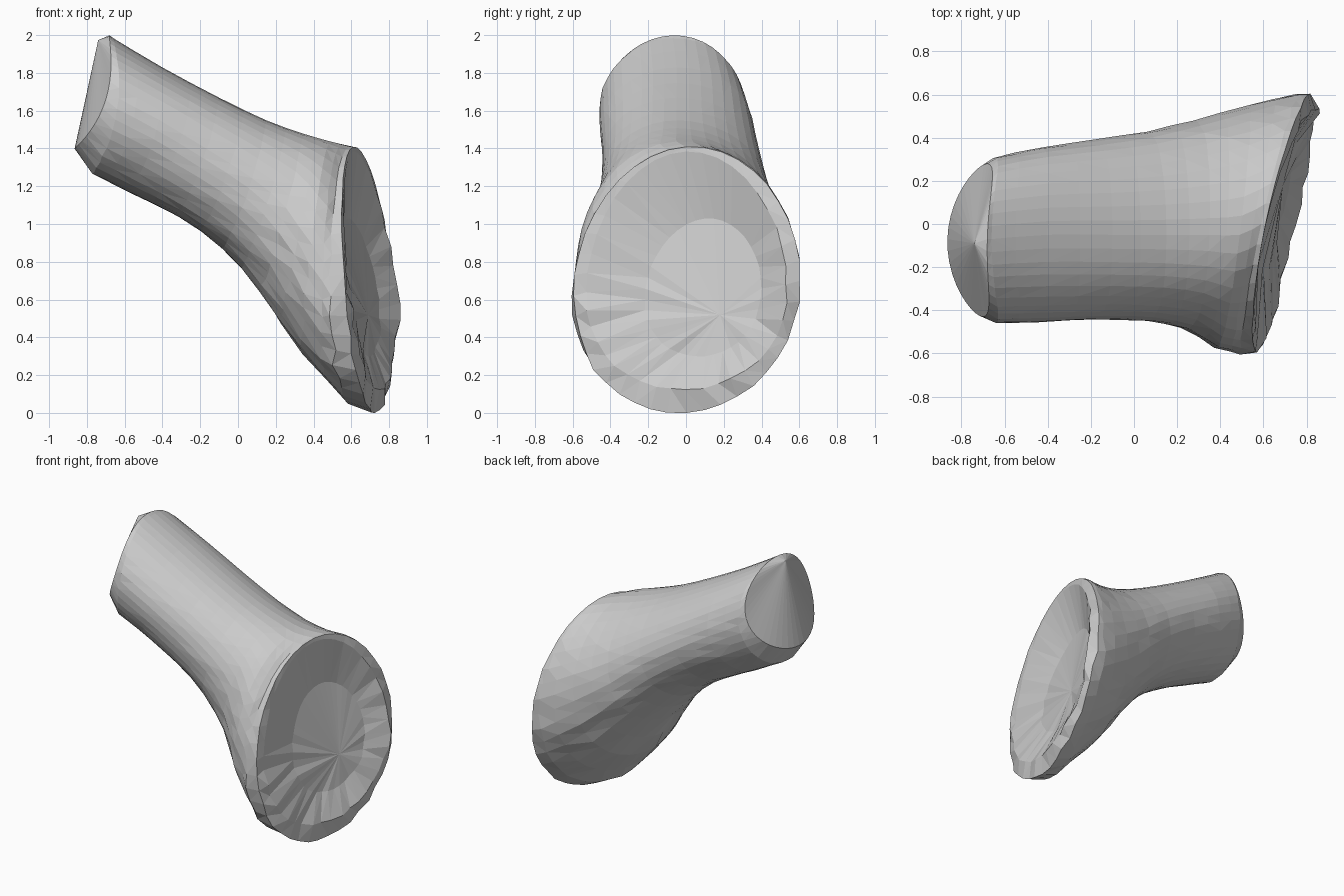
import bpy, bmesh, math, random
from mathutils import Vector

if "Cube" in bpy.data.objects:
    bpy.data.objects.remove(bpy.data.objects["Cube"])

random.seed(4)
SEG = 40

# Section: top, front side, bottom, back side points
def sec(tx, tz, bx, bz, fx, fy, fz, kx, ky, kz, cy=-0.05):
    return [Vector((tx, cy, tz)), Vector((fx, fy, fz)),
            Vector((bx, cy, bz)), Vector((kx, ky, kz))]

# Smooth shaft from the narrow end to the flare
shaft = [
    sec(-0.66, 1.985, -0.77, 1.265, -0.64, -0.46, 1.61, -0.64, 0.31, 1.63, -0.07),
    sec(-0.40, 1.83, -0.58, 1.17, -0.43, -0.455, 1.50, -0.43, 0.355, 1.51),
    sec(-0.10, 1.67, -0.32, 1.04, -0.18, -0.445, 1.35, -0.18, 0.39, 1.36),
    sec(0.15, 1.55, -0.08, 0.87, 0.06, -0.45, 1.19, 0.06, 0.43, 1.20),
    sec(0.35, 1.478, 0.12, 0.64, 0.24, -0.49, 1.02, 0.28, 0.485, 1.03),
    sec(0.49, 1.438, 0.35, 0.31, 0.38, -0.575, 0.80, 0.52, 0.55, 0.86),
    sec(0.59, 1.412, 0.61, 0.05, 0.49, -0.61, 0.62, 0.76, 0.61, 0.72, 0.0),
]
near_rim = sec(-0.68, 2.0, -0.865, 1.40, -0.70, -0.43, 1.66, -0.68, 0.28, 1.68, -0.07)
far_rim = [
    sec(0.61, 1.41, 0.73, 0.0, 0.57, -0.60, 0.62, 0.82, 0.61, 0.70, 0.0),
    sec(0.612, 1.385, 0.75, 0.12, 0.59, -0.535, 0.64, 0.835, 0.54, 0.68, 0.0),
    sec(0.58, 1.03, 0.70, 0.30, 0.60, -0.22, 0.60, 0.74, 0.40, 0.66, 0.1),
]

def catmull(p0, p1, p2, p3, t):
    return 0.5 * (2 * p1 + (p2 - p0) * t + (2 * p0 - 5 * p1 + 4 * p2 - p3) * t * t
                  + (3 * p1 - p0 - 3 * p2 + p3) * t ** 3)

sections, rough = [near_rim], [0.0]
n = len(shaft)
for i in range(n - 1):
    a, d = shaft[max(i - 1, 0)], shaft[min(i + 2, n - 1)]
    for t in (0, 0.5):
        sections.append([catmull(a[k], shaft[i][k], shaft[i + 1][k], d[k], t) for k in range(4)])
        rough.append(0.004 if i < 4 else 0.010)
sections += [shaft[-1]] + far_rim
rough += [0.016, 0.010, 0.018, 0.008]

bm = bmesh.new()

def ring(s, r):
    top, front, bottom, back = s
    c = (top + bottom) / 2
    bow, half = (front + back) / 2 - c, (front - back) / 2
    verts = []
    for j in range(SEG):
        a = 2 * math.pi * j / SEG
        p = c + (top - c) * math.cos(a) + half * math.sin(a) + bow * math.sin(a) ** 2
        # Ragged edge, calmer along the top
        k = r * min(1, (1 - math.cos(a)))
        p += Vector((random.uniform(-k, k), random.uniform(-k, k) * 0.6, 0))
        p -= (p - c) * random.uniform(0, k)
        verts.append(bm.verts.new(p))
    return verts

rings = [ring(s, r) for s, r in zip(sections, rough)]

# Skin between neighbouring rings
for lo, hi in zip(rings, rings[1:]):
    for j in range(SEG):
        m = (j + 1) % SEG
        bm.faces.new((lo[j], lo[m], hi[m], hi[j]))

# Fan caps: off-centre cone on the narrow end, hollowed face on the flare
def fan(loop, apex):
    v = bm.verts.new(apex)
    for j in range(SEG):
        bm.faces.new((loop[j], loop[(j + 1) % SEG], v))

fan(rings[0], (-0.74, -0.09, 1.975))
fan(rings[-1], (0.69, 0.18, 0.52))

bmesh.ops.triangulate(bm, faces=bm.faces[:])
bmesh.ops.recalc_face_normals(bm, faces=bm.faces[:])
low = min(v.co.z for v in bm.verts)
bmesh.ops.translate(bm, verts=bm.verts[:], vec=(0, 0, -low))

mesh = bpy.data.meshes.new("flared_stump")
bm.to_mesh(mesh)
bm.free()
obj = bpy.data.objects.new("flared_stump", mesh)
bpy.context.collection.objects.link(obj)
